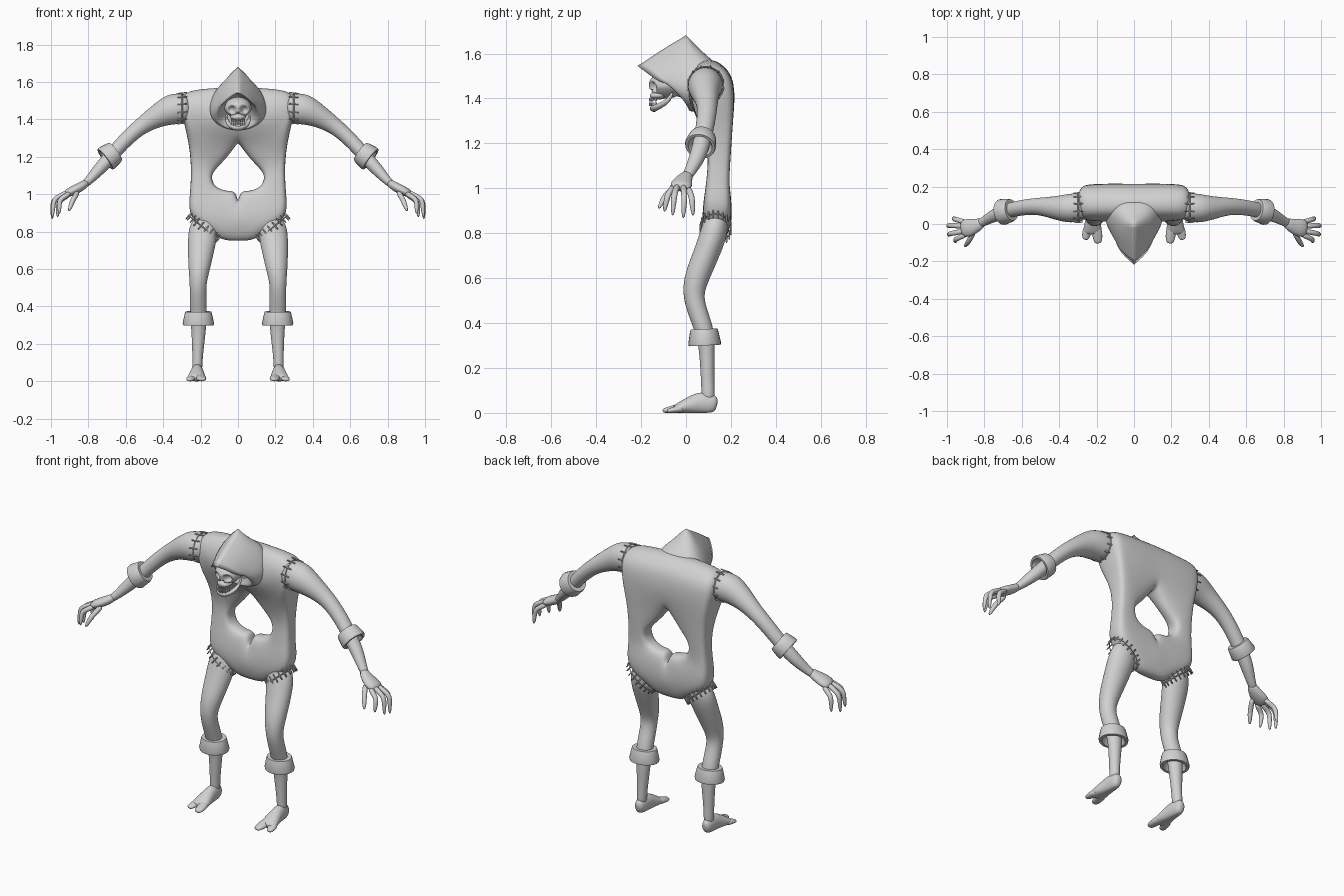
import bpy, bmesh, math
from mathutils import Vector as V

GREY = bpy.data.materials.new("plain grey")
GREY.diffuse_color = (0.64, 0.64, 0.64, 1)
X, Y = V((1, 0, 0)), V((0, 1, 0))


def build(name, parts, levels=2, mirror=False, wrap=False, pins=(), creases=(), floor=False, sharp=None):
    """Skin each list of closed rings into one object."""
    bm = bmesh.new()
    pin = bm.verts.layers.float.new("crease_vert")
    crease = bm.edges.layers.float.new("crease_edge")
    for rings in parts:
        vs = [[bm.verts.new((p[0], p[1], max(p[2], 0) if floor else p[2])) for p in r] for r in rings]
        n = len(vs[0])
        for i in range(len(vs) if wrap else len(vs) - 1):
            a, b = vs[i], vs[(i + 1) % len(vs)]
            for k in range(n):
                bm.faces.new((a[k], a[(k + 1) % n], b[(k + 1) % n], b[k]))
        if not wrap:
            bm.faces.new(vs[0][::-1])
            bm.faces.new(vs[-1])
        for i, j in pins:
            vs[i][j][pin] = 1.0
        for (i, j), (k, m), w in creases:
            bm.edges.get((vs[i][j], vs[k][m]))[crease] = w
    return finish(name, bm, levels, mirror, sharp)


def finish(name, bm, levels=0, mirror=False, sharp=None):
    bmesh.ops.recalc_face_normals(bm, faces=bm.faces)
    me = bpy.data.meshes.new(name)
    bm.to_mesh(me)
    bm.free()
    me.polygons.foreach_set("use_smooth", [True] * len(me.polygons))
    if sharp:
        me.set_sharp_from_angle(angle=math.radians(sharp))
    me.materials.append(GREY)
    ob = bpy.data.objects.new(name, me)
    bpy.context.scene.collection.objects.link(ob)
    if mirror:
        ob.modifiers.new("mirror", "MIRROR").use_mirror_merge = False
    if levels:
        s = ob.modifiers.new("smooth", "SUBSURF")
        s.levels = s.render_levels = levels
    return ob


def tube(pts, ref=Y, n=12, axis=None, grow=1.045):
    """Rings along a path of (x, y, z, radius along ref, other radius)."""
    rings = []
    for i, p in enumerate(pts):
        t = axis or V(pts[min(i + 1, len(pts) - 1)][:3]) - V(pts[max(i - 1, 0)][:3])
        t = t.normalized()
        a = (ref - t * ref.dot(t)).normalized()
        b = t.cross(a)
        r1, r2 = p[3] * grow, p[-1] * grow
        rings.append([V(p[:3]) + a * r1 * math.cos(q) + b * r2 * math.sin(q)
                      for q in (math.tau * k / n for k in range(n))])
    return rings


def lerp(table, z):
    for (z0, *a), (z1, *b) in zip(table, table[1:]):
        if z <= z1:
            f = max(0, (z - z0) / (z1 - z0))
            return [p + (q - p) * f for p, q in zip(a, b)]
    return table[-1][1:]


# Torso: a thick band between the outer outline and the belly hole
outer = [(0, 1.575), (.13, 1.57), (.25, 1.56), (.31, 1.53), (.30, 1.42), (.268, 1.30), (.252, 1.18),
         (.252, 1.08), (.258, 1.0), (.265, .92), (.24, .85), (.14, .79), (.08, .75), (0, .75)]
inner = [(0, 1.275), (.014, 1.255), (.035, 1.225), (.062, 1.19), (.096, 1.155), (.125, 1.125), (.139, 1.10),
         (.138, 1.075), (.123, 1.045), (.098, 1.03), (.06, 1.018), (.018, 1.02), (.007, .99), (0, .965)]
depth = [(.75, .095, .175), (.85, .068, .206), (.95, .078, .203), (1.03, .09, .192), (1.15, .10, .20),
         (1.27, .07, .208), (1.40, 0, .22), (1.50, .015, .213), (1.58, .045, .155)]
mirrored = lambda pts: pts + [(-p[0], *p[1:]) for p in pts[-2:0:-1]]
power = lambda v: math.copysign(abs(v) ** .6, v)
rings = []
for o, i in zip(mirrored(outer), mirrored(inner)):
    ring = []
    for k in range(16):
        q = math.tau * k / 16
        s = .5 - .5 * power(math.cos(q))
        x, z = i[0] + (o[0] - i[0]) * s, i[1] + (o[1] - i[1]) * s
        f, b = lerp(depth, z)
        ring.append((x, (f + b) / 2 + (b - f) / 2 * power(math.sin(q)), z))
    rings.append(ring)
build("torso", [rings], wrap=True)

# Hood: from the dark inside, over the pointed rim, back into the shoulders
hood = [
    [(0, .0, 1.52), (.02, .0, 1.51), (.04, .01, 1.48), (.05, .02, 1.44), (.03, .03, 1.41), (0, .03, 1.40)],
    [(0, -.14, 1.55), (.045, -.11, 1.525), (.08, -.06, 1.47), (.09, -.01, 1.415), (.07, .01, 1.38), (0, .02, 1.355)],
    [(0, -.217, 1.545), (.062, -.165, 1.508), (.105, -.10, 1.455), (.125, -.04, 1.41), (.10, 0, 1.36), (0, .01, 1.33)],
    [(0, -.10, 1.625), (.068, -.08, 1.58), (.125, -.04, 1.50), (.16, 0, 1.44), (.135, .04, 1.37), (0, .06, 1.33)],
    [(0, 0, 1.682), (.065, .012, 1.63), (.13, .03, 1.55), (.17, .05, 1.46), (.14, .08, 1.40), (0, .10, 1.36)],
    [(0, .075, 1.605), (.065, .085, 1.60), (.12, .095, 1.57), (.15, .10, 1.46), (.10, .12, 1.42), (0, .12, 1.40)],
    [(0, .15, 1.545), (.03, .15, 1.54), (.06, .15, 1.52), (.07, .13, 1.47), (.05, .13, 1.44), (0, .13, 1.43)]]
build("hood", [[mirrored(r) for r in hood]], pins=[(2, 0), (4, 0)],
      creases=[((2, 0), (3, 0), 2 / 3), ((3, 0), (4, 0), 2 / 3), ((2, 0), (2, 1), 1), ((2, 0), (2, 9), 1),
               ((2, 1), (2, 2), 1), ((2, 9), (2, 8), 1), ((4, 0), (5, 0), 2 / 3),
               ((4, 0), (4, 1), 2 / 3), ((4, 0), (4, 9), 2 / 3)])

# Skull: a ball with the eye sockets and nose pushed in
bm = bmesh.new()
bmesh.ops.create_uvsphere(bm, u_segments=48, v_segments=32, radius=1)
for v in bm.verts:
    v.co = V((v.co.x * .072, v.co.y * .08 - .085, v.co.z * .06 + 1.46))
    if v.co.z < 1.45:
        v.co.x *= 1 - (1.45 - v.co.z) * 5
    if v.co.y < -.085:
        for cx, cz, r in ((-.031, 1.453, .023), (.031, 1.453, .023), (0, 1.428, .013)):
            d = math.hypot(v.co.x - cx, v.co.z - cz) / r
            if d < 1:
                v.co.y += .035 * (1 - d ** 3)
finish("skull", bm)
build("upper_jaw", [tube([(0, -.09, 1.418, .045, .02), (0, -.13, 1.413, .042, .02), (0, -.162, 1.41, .025, .014)], X)])
jaw = [(.062, -.06, 1.43, .012, .016), (.06, -.075, 1.39, .012, .016), (.042, -.12, 1.365, .012, .016),
       (.02, -.148, 1.352, .013, .018)]
build("lower_jaw", [tube(jaw + [(-p[0], *p[1:]) for p in jaw[::-1]], V((0, .5, 1)), 8)], levels=1)
teeth = []
for k in range(-3, 4):
    x, y = k * .011, -.160 + k * k * .0028
    teeth += [tube([(x, y, z, .005), (x, y, z - .016, .004)], n=6) for z in (1.402, 1.383)]
build("teeth", teeth, levels=0, sharp=40)
build("neck", [tube([(0, -.06, 1.44, .035), (0, .02, 1.44, .04), (0, .1, 1.45, .06)], X)])

# Arms
build("arm", [tube([(.26, .095, 1.465, .07, .07), (.30, .088, 1.46, .077, .080), (.355, .083, 1.455, .077, .084),
                    (.42, .086, 1.425, .062, .064), (.50, .095, 1.378, .046, .046), (.57, .092, 1.322, .042, .04),
                    (.64, .08, 1.25, .04, .038), (.70, .065, 1.18, .038, .036), (.75, .045, 1.125, .035, .033),
                    (.80, .015, 1.07, .024, .022), (.83, 0, 1.045, .024, .02)])], mirror=True)
# Hands: palm, four fingers and a thumb
hand = [tube([(.80, .012, 1.068, .022, .02), (.84, -.008, 1.04, .036, .025), (.88, -.02, 1.02, .05, .026),
              (.93, -.027, .997, .046, .02)])]
for a, m, t in [((.895, -.055, 1.008), (.955, -.082, .97), (.955, -.097, .893)),
                ((.905, -.037, 1.013), (.985, -.052, .975), (.992, -.06, .875)),
                ((.905, -.012, 1.013), (.99, -.007, .97), (.994, -.012, .863)),
                ((.895, .008, 1.005), (.96, .026, .96), (.965, .032, .875)),
                ((.855, -.04, 1.015), (.885, -.094, .965), (.905, -.122, .908))]:
    a, m, t = V(a), V(m), V(t)
    hand.append(tube([(*a, .016), (*a.lerp(m, .6), .014), (*m, .0145), (*m.lerp(t, .5), .0125), (*t, .006)], n=8))
build("hand", hand, levels=1, mirror=True)

# Legs
build("leg", [tube([(.165, .137, .90, .035, .04), (.178, .133, .85, .054, .066), (.187, .125, .80, .061, .08),
                    (.198, .088, .70, .057, .070), (.208, .045, .60, .056, .057), (.214, .03, .52, .046, .043),
                    (.213, .055, .44, .043, .045), (.212, .085, .36, .042, .046), (.21, .094, .28, .035, .039),
                    (.214, .095, .18, .030, .031), (.217, .098, .10, .029, .026), (.218, .098, .05, .03, .028)])],
      mirror=True)
# Feet with split toes
build("foot", [tube([(.218, .140, .035, .02, .03), (.218, .112, .042, .03, .046), (.218, .06, .045, .034, .05),
                     (.22, .01, .032, .042, .036), (.222, -.035, .02, .05, .023), (.222, -.055, .014, .045, .015)], X),
               tube([(.203, -.01, .025, .025, .022), (.197, -.05, .018, .028, .018), (.193, -.085, .012, .024, .013),
                     (.192, -.105, .009, .015, .009)], X),
               tube([(.245, -.01, .02, .022, .02), (.252, -.045, .015, .025, .015), (.258, -.07, .01, .02, .011),
                     (.262, -.085, .008, .012, .008)], X)], mirror=True, floor=True)


# Flared cuffs on forearms and shins
def cuff(name, c, axis, profile, wide=1.0):
    axis = V(axis).normalized()
    build(name, [tube([(*(V(c) + axis * t), r, r * wide) for t, r in profile], n=24, axis=axis, grow=1)],
          levels=0, mirror=True, sharp=40)


cuff("wrist_cuff", (.655, .075, 1.228), (.80, -.18, -.60),
     [(0, .03), (0, .058), (.01, .062), (.06, .070), (.07, .067), (.07, .055), (.03, .035)])
cuff("shin_cuff", (.212, .08, .373), (0, .05, -1),
     [(0, .04), (0, .06), (.01, .063), (.062, .073), (.073, .071), (.073, .057), (.03, .04)], 1.15)


# Sewn seams: a thin cord with short cross stitches
def seam(name, c, u, v, axis, count, length):
    c, u, v, axis = V(c), V(u), V(v), V(axis).normalized()
    cord, stitches = [], []
    for k in range(48):
        q = math.tau * k / 48
        d = u * math.cos(q) + v * math.sin(q)
        n = d.normalized()
        cord.append([c + d + .003 * (n * math.cos(a) + axis * math.sin(a)) for a in (0, 1.57, 3.14, 4.71)])
    build(name + "_cord", [cord], 0, True, True)
    for k in range(count):
        q = math.tau * (k + .5) / count
        p = c + (u * math.cos(q) + v * math.sin(q)) * 1.02
        side = u * -math.sin(q) + v * math.cos(q)
        a, b = p - axis * length / 2, p + axis * length / 2
        stitches.append(tube([(*a, .003), (*p, .004), (*b, .003)], side.normalized(), 6))
    build(name + "_stitches", stitches, 0, True)


seam("shoulder_seam", (.298, .088, 1.46), (0, .079, 0), (0, 0, .082), (1, 0, -.1), 12, .05)
seam("hip_seam", (.185, .132, .822), (.078, 0, .063), (0, .067, 0), (-.63, 0, .77), 20, .05)
